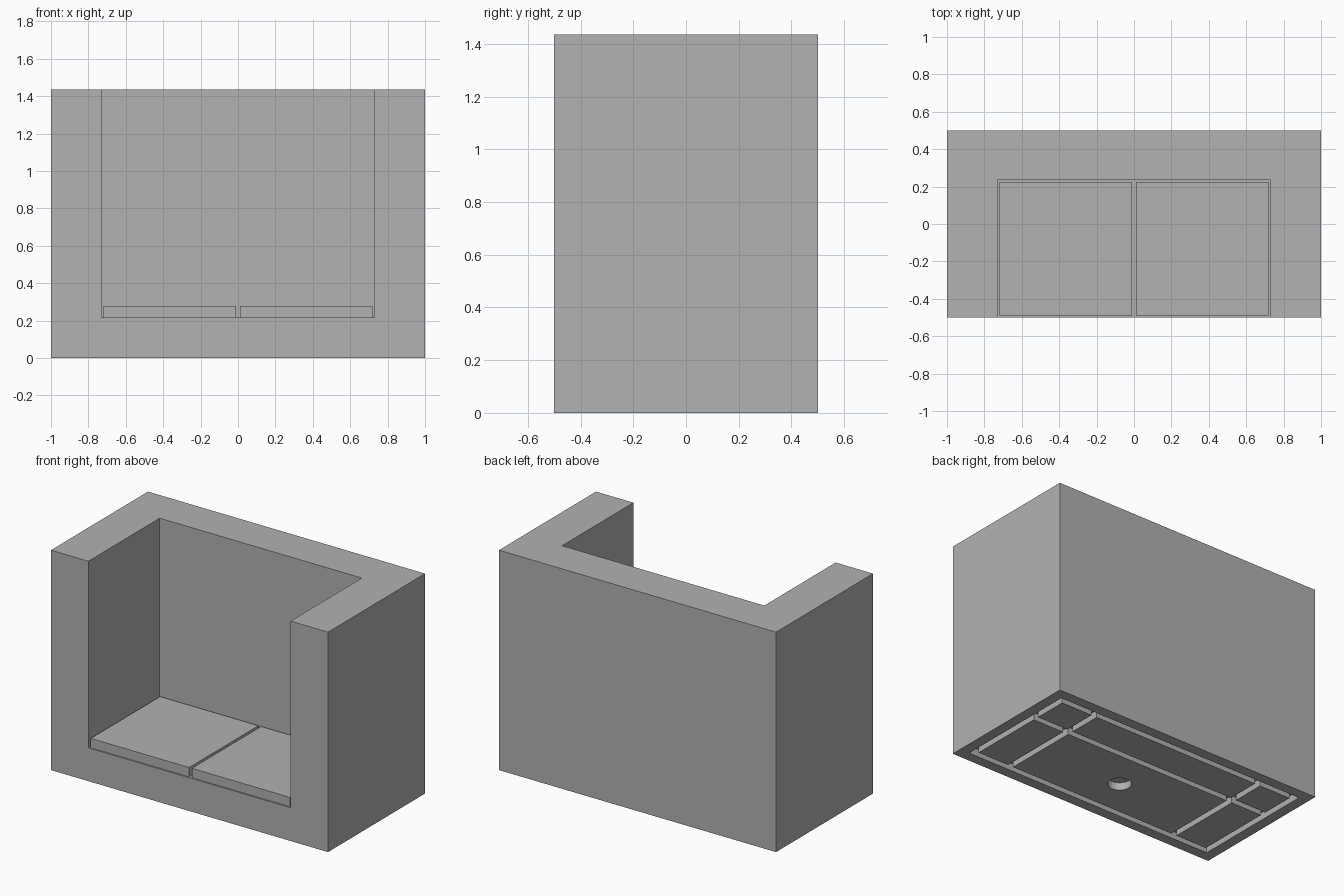
import bpy
import bmesh
from mathutils import Vector

cube = bpy.data.objects.get("Cube")
if cube:
    bpy.data.objects.remove(cube, do_unlink=True)

W, D, H = 1.0, 0.5, 1.435        # half width, half depth, height
ARM_X, BACK_Y, SEAT_Z = 0.73, 0.235, 0.217
GROOVE, DEPTH = 0.04, 0.05       # underside channel width and depth

grey = bpy.data.materials.new("plain_grey")
grey.use_nodes = True
colour = (0.445, 0.445, 0.445, 1)
grey.diffuse_color = colour
grey.node_tree.nodes["Principled BSDF"].inputs["Base Color"].default_value = colour


def finish(name, bm):
    bmesh.ops.recalc_face_normals(bm, faces=bm.faces)
    mesh = bpy.data.meshes.new(name)
    bm.to_mesh(mesh)
    bm.free()
    mesh.materials.append(grey)
    obj = bpy.data.objects.new(name, mesh)
    bpy.context.collection.objects.link(obj)
    return obj


def box(name, low, high):
    low, high = Vector(low), Vector(high)
    bm = bmesh.new()
    bmesh.ops.create_cube(bm, size=1)
    for v in bm.verts:
        v.co = (low + high) / 2 + v.co * (high - low)
    return finish(name, bm)


def cut(target, cutter):
    cutter.hide_render = True
    mod = target.modifiers.new("cut", 'BOOLEAN')
    mod.operation = 'DIFFERENCE'
    mod.solver = 'EXACT'
    mod.object = cutter
    bpy.context.view_layer.objects.active = target
    bpy.ops.object.modifier_apply(modifier=mod.name)
    bpy.data.objects.remove(cutter, do_unlink=True)


# Frame: solid block with the seat opening cut from the front and top
frame = box("sofa_frame", (-W, -D, 0), (W, D, H))
cut(frame, box("seat_opening", (-ARM_X, -D - 0.1, SEAT_Z), (ARM_X, BACK_Y, H + 0.1)))

# Underside channels: a rectangular loop plus lines below the arms and back
edge_x, edge_y = W - 0.07, D - 0.07
line_x, line_y = ARM_X - 0.07, BACK_Y - 0.07
for x in (-edge_x, -line_x, line_x - GROOVE, edge_x - GROOVE):
    cut(frame, box("channel", (x, -edge_y, -0.1), (x + GROOVE, edge_y, DEPTH)))
for y in (-edge_y, line_y - GROOVE, edge_y - GROOVE):
    cut(frame, box("channel", (-edge_x, y, -0.1), (edge_x, y + GROOVE, DEPTH)))

# Round socket in the middle of the underside
bm = bmesh.new()
bmesh.ops.create_cone(bm, cap_ends=True, segments=32, radius1=0.072,
                      radius2=0.072, depth=2 * DEPTH)
bmesh.ops.translate(bm, verts=bm.verts, vec=(0, -0.135, 0))
cut(frame, finish("socket", bm))

# Two loose seat cushions
for name, x in (("left_cushion", 0.01), ("right_cushion", -0.72)):
    box(name, (x, -0.49, SEAT_Z), (x + 0.71, 0.225, 0.278))
